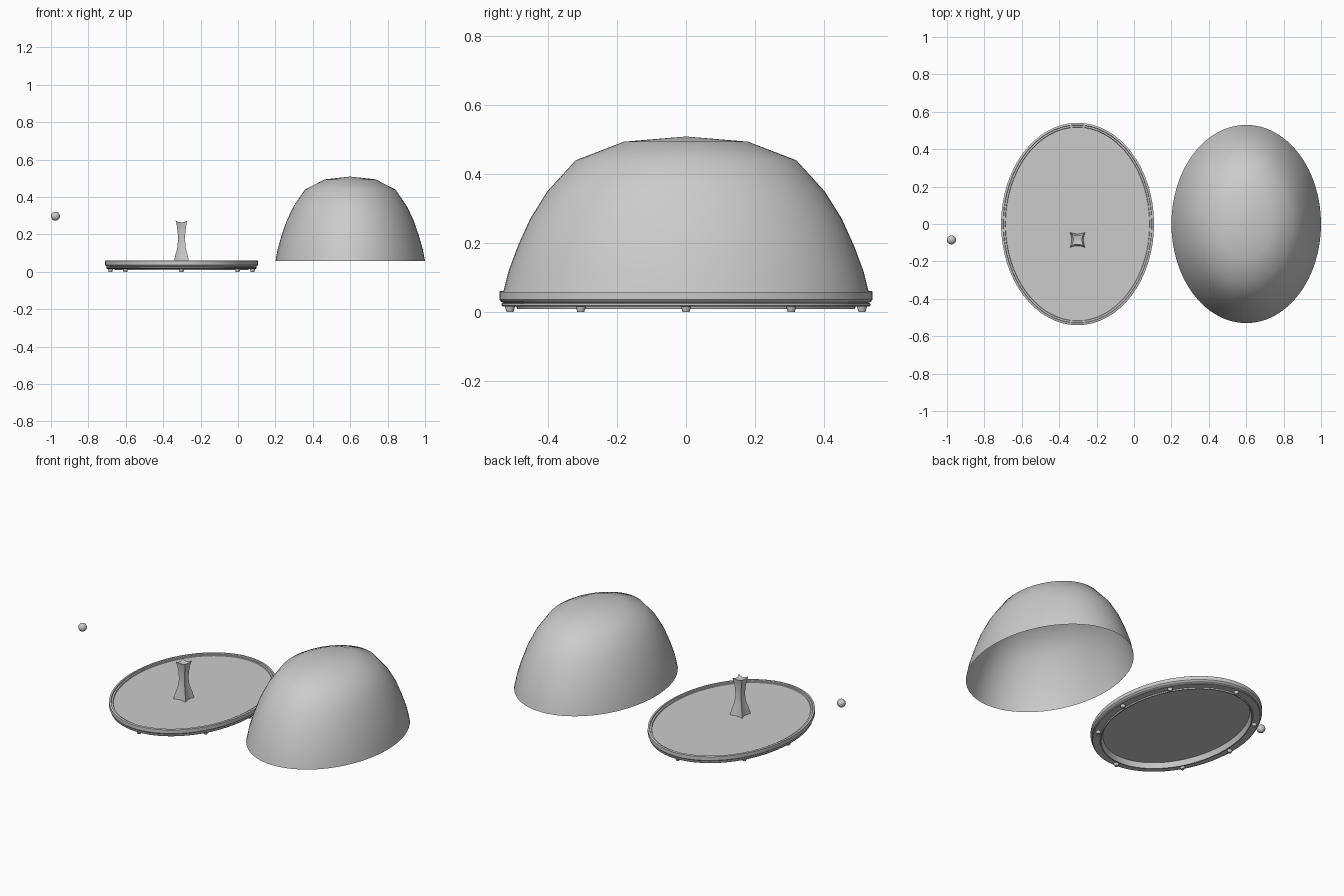
import bpy, bmesh, math

if "Cube" in bpy.data.objects:
    bpy.data.objects.remove(bpy.data.objects["Cube"])


def finish(name, bm, location, angle=35, fix=True):
    if fix:
        bmesh.ops.recalc_face_normals(bm, faces=bm.faces)
    me = bpy.data.meshes.new(name)
    bm.to_mesh(me)
    bm.free()
    ob = bpy.data.objects.new(name, me)
    bpy.context.collection.objects.link(ob)
    ob.location = location
    bpy.ops.object.select_all(action='DESELECT')
    ob.select_set(True)
    bpy.context.view_layer.objects.active = ob
    if angle:
        bpy.ops.object.shade_smooth_by_angle(angle=math.radians(angle))
    return ob


def oval_lathe(name, profile, squash, location, angle=35, segs=64):
    """Revolve (y radius, z) points into an oval; x offset keeps rim width even."""
    bm = bmesh.new()
    rings = []
    for r, z in profile:
        if r == 0:
            rings.append([bm.verts.new((0, 0, z))])
            continue
        rx = squash(r)
        rings.append([bm.verts.new((rx * math.cos(2 * math.pi * i / segs),
                                    r * math.sin(2 * math.pi * i / segs), z))
                      for i in range(segs)])
    for a, b in zip(rings, rings[1:]):
        for i in range(segs):
            j = (i + 1) % segs
            if len(a) == 1:
                bm.faces.new((a[0], b[j], b[i]))
            elif len(b) == 1:
                bm.faces.new((a[i], a[j], b[0]))
            else:
                bm.faces.new((a[i], a[j], b[j], b[i]))
    return finish(name, bm, location, angle)


BASE_X = -0.302

# oval tray with raised rim, stepped edge and recessed underside
oval_lathe("base_tray", [
    (0, 0.04), (0.473, 0.04), (0.483, 0.009), (0.489, 0.009), (0.491, 0.016),
    (0.53, 0.016), (0.534, 0.019), (0.534, 0.025), (0.528, 0.027),
    (0.536, 0.030), (0.541, 0.037), (0.541, 0.059), (0.538, 0.061),
    (0.530, 0.061), (0.528, 0.055), (0.519, 0.055), (0.517, 0.050), (0, 0.050)],
    lambda r: r - 0.132, (BASE_X, 0, 0))

# open dome cover
oval_lathe("dome_cover", [
    (0.53, 0.057), (0.514, 0.12), (0.488, 0.19), (0.452, 0.27), (0.402, 0.35),
    (0.32, 0.44), (0.18, 0.494), (0, 0.509)],
    lambda r: r * 0.4 / 0.53, (0.6, 0, 0), 60)

# eight small feet around the underside
for i, (x, y) in enumerate([(0.38, 0), (0.3, 0.305), (0, 0.51), (-0.3, 0.305),
                            (-0.38, 0), (-0.3, -0.305), (0, -0.51), (0.3, -0.305)]):
    bm = bmesh.new()
    bmesh.ops.create_cone(bm, cap_ends=True, segments=16, radius1=0.010,
                          radius2=0.015, depth=0.018)
    finish(f"foot_{i + 1}", bm, (BASE_X + x, y, 0.009))

# waisted square post with concave sides
bm = bmesh.new()
loops = []
for half, z in [(0.041, 0.048), (0.034, 0.085), (0.023, 0.125), (0.019, 0.165),
                (0.020, 0.205), (0.025, 0.245), (0.031, 0.273)]:
    loop = []
    for i in range(16):
        side, t = divmod(i, 4)
        u = t / 2 - 1
        d = half * (1 - 0.22 * (1 - u * u))
        x, y = d, u * half
        a = side * math.pi / 2
        dip = 0.009 * (1 - u * u) if z > 0.27 else 0
        loop.append(bm.verts.new((x * math.cos(a) - y * math.sin(a),
                                  x * math.sin(a) + y * math.cos(a), z - dip)))
    loops.append(loop)
for a, b in zip(loops, loops[1:]):
    for i in range(16):
        j = (i + 1) % 16
        bm.faces.new((a[i], a[j], b[j], b[i]))
bm.faces.new(loops[0][::-1])
tip = bm.verts.new((0, 0, 0.258))
for i in range(16):
    bm.faces.new((loops[-1][i], loops[-1][(i + 1) % 16], tip))
finish("display_post", bm, (BASE_X, -0.085, 0))

# small loose ball
bm = bmesh.new()
bmesh.ops.create_uvsphere(bm, u_segments=24, v_segments=14, radius=0.024)
finish("ball", bm, (-0.976, -0.085, 0.297), 60)
